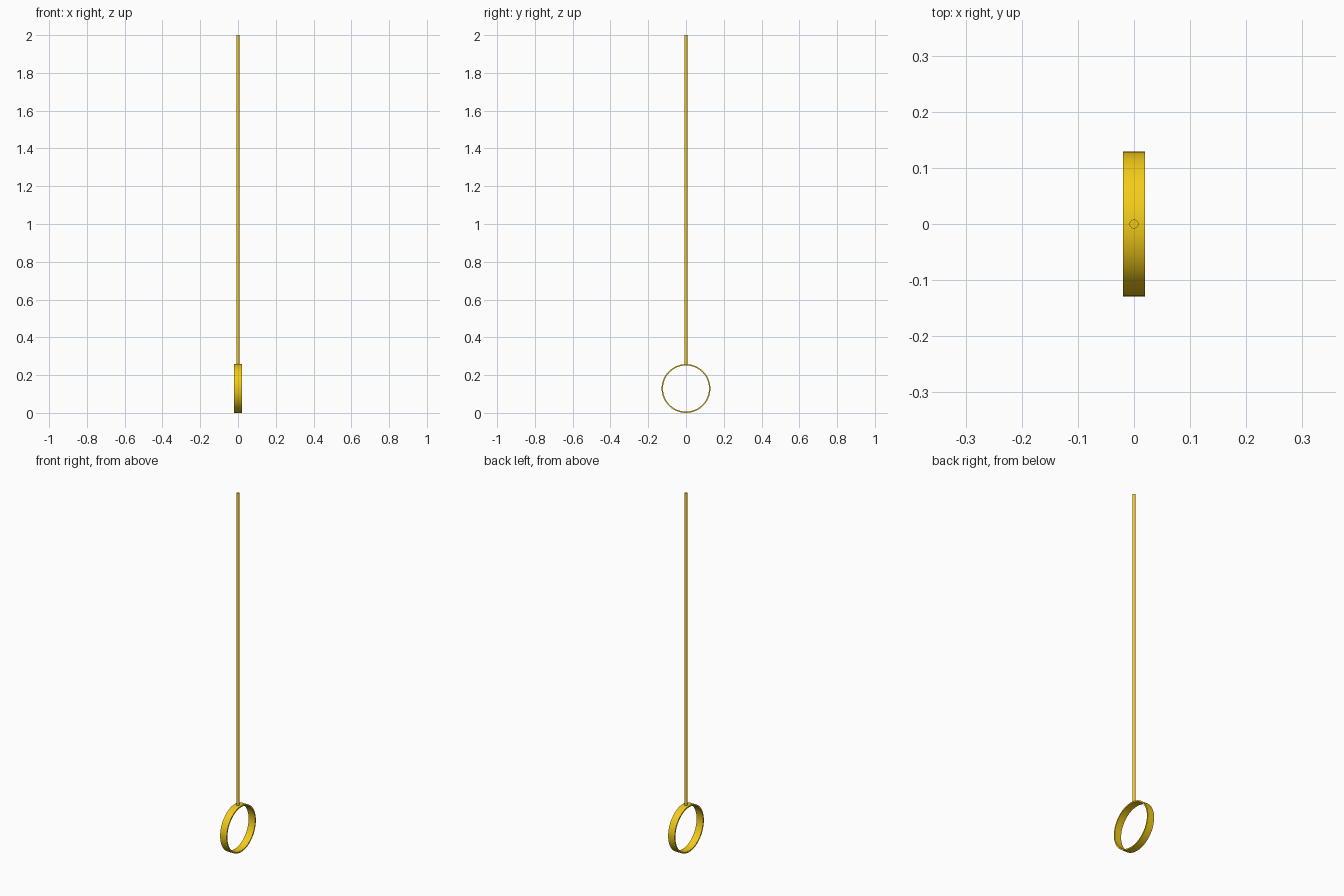
import bpy, bmesh, math

if "Cube" in bpy.data.objects:
    bpy.data.objects.remove(bpy.data.objects["Cube"])

gold = bpy.data.materials.new("gold")
gold.diffuse_color = (0.9, 0.6, 0.01, 1)
gold.use_nodes = True
gold.node_tree.nodes["Principled BSDF"].inputs["Base Color"].default_value = gold.diffuse_color

R, T, W, N = 0.129, 0.007, 0.04, 64   # ring radius, wall, width, sides


def finish(obj, name):
    obj.name = name
    obj.data.materials.append(gold)
    bpy.ops.object.select_all(action='DESELECT')
    obj.select_set(True)
    bpy.context.view_layer.objects.active = obj
    bpy.ops.object.shade_smooth_by_angle(angle=math.radians(35))


# ring: rectangular section spun round the x axis
bm = bmesh.new()
section = [(-W / 2, R), (W / 2, R), (W / 2, R - T), (-W / 2, R - T)]
vs = [bm.verts.new((x, 0, r)) for x, r in section]
edges = [bm.edges.new((vs[i], vs[(i + 1) % 4])) for i in range(4)]
bmesh.ops.spin(bm, geom=vs + edges, cent=(0, 0, 0), axis=(1, 0, 0),
               angle=2 * math.pi, steps=N, use_merge=True)
bmesh.ops.remove_doubles(bm, verts=bm.verts, dist=1e-5)
bmesh.ops.recalc_face_normals(bm, faces=bm.faces)
mesh = bpy.data.meshes.new("ring")
bm.to_mesh(mesh)
bm.free()
ring = bpy.data.objects.new("ring", mesh)
ring.location.z = R
bpy.context.collection.objects.link(ring)
finish(ring, "ring")

# long thin rod standing on the ring
z0, z1 = 2 * R - T / 2, 2.0
bpy.ops.mesh.primitive_cylinder_add(vertices=24, radius=0.008, depth=z1 - z0,
                                    location=(0, 0, (z0 + z1) / 2))
finish(bpy.context.object, "rod")
